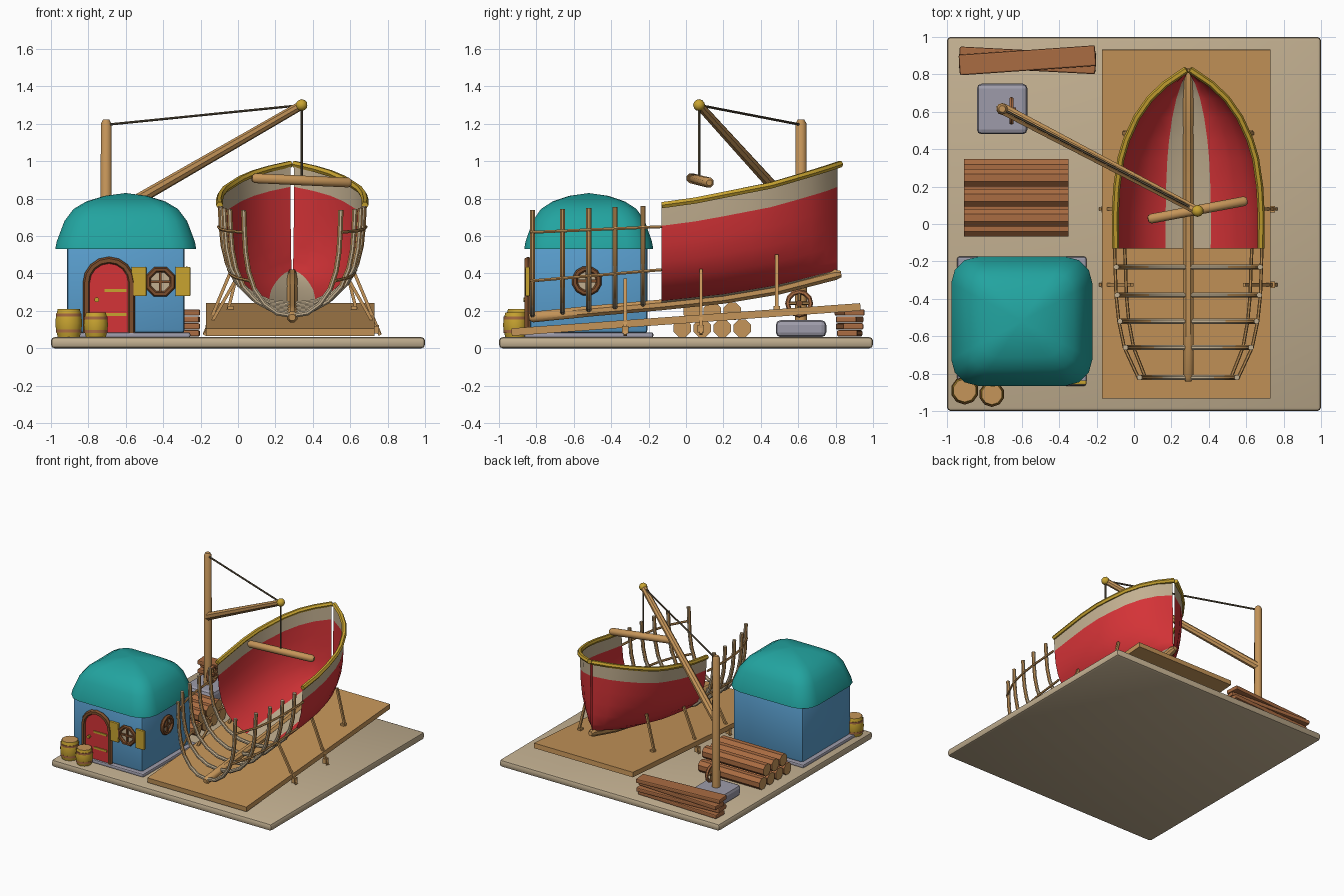
import bpy, bmesh, math
from mathutils import Vector, Matrix

if "Cube" in bpy.data.objects:
    bpy.data.objects.remove(bpy.data.objects["Cube"])

def mat(name, r, g, b):
    m = bpy.data.materials.new(name)
    m.diffuse_color = (r, g, b, 1)
    m.use_nodes = True
    m.node_tree.nodes["Principled BSDF"].inputs["Base Color"].default_value = m.diffuse_color
    return m

SAND = mat("sand_cream", 0.54, 0.43, 0.28)
BLUE = mat("wall_blue", 0.10, 0.34, 0.61)
TEAL = mat("roof_teal", 0.016, 0.37, 0.35)
RED = mat("paint_red", 0.66, 0.033, 0.038)
GOLD = mat("trim_gold", 0.58, 0.37, 0.03)
WOOD = mat("light_wood", 0.56, 0.30, 0.10)
BROWN = mat("log_brown", 0.40, 0.15, 0.055)
DARK = mat("dark_wood", 0.20, 0.075, 0.025)
STONE = mat("stone_grey", 0.34, 0.33, 0.40)
ROPE = mat("rope", 0.11, 0.085, 0.05)

def finish(name, bm, mats, angle=None):
    bmesh.ops.recalc_face_normals(bm, faces=bm.faces)
    me = bpy.data.meshes.new(name)
    bm.to_mesh(me)
    bm.free()
    for m in mats:
        me.materials.append(m)
    ob = bpy.data.objects.new(name, me)
    bpy.context.collection.objects.link(ob)
    if angle:
        bpy.ops.object.select_all(action='DESELECT')
        ob.select_set(True)
        bpy.context.view_layer.objects.active = ob
        bpy.ops.object.shade_smooth_by_angle(angle=math.radians(angle))
    return ob

def box(name, c, size, m, rot=None, bevel=0.0, angle=None):
    bm = bmesh.new()
    bmesh.ops.create_cube(bm, size=1)
    bmesh.ops.scale(bm, vec=size, verts=bm.verts)
    if bevel:
        bmesh.ops.bevel(bm, geom=bm.edges[:], offset=bevel, segments=2, profile=0.5, affect='EDGES')
    M = Matrix.Translation(c)
    if rot:
        M = M @ Matrix.Rotation(rot[1], 4, rot[0])
    bm.transform(M)
    return finish(name, bm, [m], angle)

def tube(name, pts, r, m, n=8, ref=(0, 0, 1), closed=False, cap=None, angle=40):
    """Sweep an n-sided ring (radius or list of radii) along points."""
    pts = [Vector(p) for p in pts]
    k = len(pts)
    rs = r if isinstance(r, list) else [r] * k
    bm, rings = bmesh.new(), []
    for i, p in enumerate(pts):
        a = pts[(i - 1) % k] if closed else pts[max(i - 1, 0)]
        b = pts[(i + 1) % k] if closed else pts[min(i + 1, k - 1)]
        t = (b - a).normalized()
        u = Vector(ref) - t * t.dot(Vector(ref))
        if u.length < 1e-3:
            u = t.orthogonal()
        u.normalize()
        v = t.cross(u)
        rings.append([bm.verts.new(p + (u * math.cos(q) + v * math.sin(q)) * rs[i])
                      for q in [2 * math.pi * (j + 0.5) / n for j in range(n)]])
    for i in range(k if closed else k - 1):
        A, B = rings[i], rings[(i + 1) % k]
        for j in range(n):
            bm.faces.new((A[j], A[(j + 1) % n], B[(j + 1) % n], B[j]))
    if not closed:
        for R in (rings[0], rings[-1]):
            bm.faces.new(R).material_index = 1 if cap else 0
    return finish(name, bm, [m, cap] if cap else [m], angle)

def interp(tab, x):
    for (a, fa), (b, fb) in zip(tab, tab[1:]):
        if x <= b:
            return fa + (fb - fa) * (x - a) / (b - a)
    return tab[-1][1]

# ground slab
box("ground_slab", (0, 0, 0.03), (2, 2, 0.06), SAND, bevel=0.02, angle=40)

# house: footing, walls, domed roof
HX, HY = -0.60, -0.52
box("house_footing", (HX, HY, 0.07), (0.69, 0.69, 0.03), STONE, bevel=0.01)
box("house_walls", (HX, HY, 0.32), (0.63, 0.63, 0.48), BLUE, bevel=0.02, angle=30)
bm, rings = bmesh.new(), []
for s, z in [(0.86, 0.53), (1, 0.53), (0.98, 0.57), (0.87, 0.68), (0.74, 0.745), (0.56, 0.785), (0.3, 0.815)]:
    ring = []
    for q in range(4):
        cx, cy = [(1, 1), (-1, 1), (-1, -1), (1, -1)][q]
        for j in range(4):
            a = math.pi / 2 * (q + j / 3)
            ring.append(bm.verts.new((HX + s * (cx * 0.235 + 0.142 * math.cos(a)),
                                      HY + s * (cy * 0.205 + 0.14 * math.sin(a)), z)))
    rings.append(ring)
for A, B in zip(rings, rings[1:]):
    for j in range(16):
        bm.faces.new((A[j], A[(j + 1) % 16], B[(j + 1) % 16], B[j]))
bm.faces.new(rings[0])
top = bm.verts.new((HX, HY, 0.83))
for j in range(16):
    bm.faces.new((rings[-1][j], rings[-1][(j + 1) % 16], top))
finish("house_roof", bm, [TEAL], 40)

# arched door with frame, straps and knob
FY = HY - 0.315
arch = [(-0.57, 0.08)] + [(-0.69 + 0.12 * math.cos(math.pi * i / 8), 0.35 + 0.12 * math.sin(math.pi * i / 8))
                          for i in range(9)] + [(-0.81, 0.08)]
bm = bmesh.new()
f = bm.faces.new([bm.verts.new((x, FY + 0.01, z)) for x, z in arch])
ext = bmesh.ops.extrude_face_region(bm, geom=[f])
bmesh.ops.translate(bm, vec=(0, -0.025, 0), verts=[v for v in ext["geom"] if isinstance(v, bmesh.types.BMVert)])
finish("door", bm, [RED])
tube("door_frame", [(x, FY - 0.01, z) for x, z in arch], 0.02, DARK, 6, (0, 1, 0))
for z in (0.18, 0.31):
    box("door_strap", (-0.655, FY - 0.018, z), (0.12, 0.008, 0.016), GOLD)
tube("door_knob", [(-0.755, FY - 0.01, 0.26), (-0.755, FY - 0.035, 0.26)], 0.013, GOLD)

# windows: framed panes with cross bars on the front and right walls
def window(name, c, axis, n, r):
    c, out = Vector(c), Vector(axis)
    side = out.cross(Vector((0, 0, 1)))
    ring = [c + out * 0.012 + side * r * math.cos(2 * math.pi * (i + 0.5) / n)
            + Vector((0, 0, r * math.sin(2 * math.pi * (i + 0.5) / n))) for i in range(n)]
    tube(name + "_frame", ring, 0.016, DARK, 6, axis, True)
    tube(name + "_pane", [c - out * 0.01, c + out * 0.006], r, SAND, n)
    for d in (side, Vector((0, 0, 1))):
        tube(name + "_bar", [c + out * 0.012 - d * r, c + out * 0.012 + d * r], 0.01, DARK, 4, axis)

window("front_window", (-0.415, FY, 0.355), (0, -1, 0), 8, 0.07)
window("side_window", (HX + 0.315, -0.53, 0.36), (1, 0, 0), 12, 0.065)
for x in (-0.53, -0.295):
    box("shutter", (x, FY - 0.012, 0.357), (0.08, 0.022, 0.155), GOLD, bevel=0.004)

# barrels
for x, y, r, h in [(-0.905, -0.89, 0.062, 0.15), (-0.76, -0.91, 0.056, 0.13)]:
    zs = [0.06 + h * t for t in (0, 0.25, 0.5, 0.75, 1)]
    tube("barrel", [(x, y, z) for z in zs], [r, r * 1.15, r * 1.22, r * 1.15, r], GOLD, 10, (1, 0, 0), cap=WOOD)
    for t in (0.22, 0.78):
        z = 0.06 + h * t
        tube("barrel_band", [(x, y, z - 0.008), (x, y, z + 0.008)], r * 1.17, BROWN, 10, (1, 0, 0))

# sloping slipway
box("slipway", (0.28, 0, 0.154), (0.9, 1.87, 0.04), WOOD, ('X', math.atan(0.135 / 1.87)))

# boat lines: half breadth, sheer height and bottom height along y
BX = 0.29
WID = [(-.82, .26), (-.66, .335), (-.52, .365), (-.38, .38), (-.13, .388), (.05, .39), (.2, .382), (.35, .36),
       (.45, .33), (.57, .275), (.67, .205), (.75, .12), (.81, .009)]
SHEER = [(-.82, .74), (-.23, .76), (-.13, .765), (.05, .79), (.2, .82), (.35, .85), (.45, .87), (.57, .905),
         (.67, .935), (.75, .96), (.81, .985)]
BOT = [(-.82, .175), (-.23, .235), (-.13, .24), (.2, .275), (.5, .325), (.81, .405)]
SEC = [(0, 0), (.31, .025), (.57, .11), (.78, .25), (.9, .42), (.96, .6), (.985, .79), (1, 1)]

def station(y, side):
    w, zs, zb = interp(WID, y), interp(SHEER, y), interp(BOT, y)
    return [Vector((BX + side * w * f, y, zb + (zs - zb) * g)) for f, g in SEC]

# planked hull: cream bottom and top strakes, red between
stations = [y for y, _ in WID if y >= -0.13]
for side, label in ((-1, "left"), (1, "right")):
    bm = bmesh.new()
    grid = [[bm.verts.new(p) for p in station(y, side)] for y in stations]
    for A, B in zip(grid, grid[1:]):
        for j in range(len(SEC) - 1):
            f = bm.faces.new((A[j], A[j + 1], B[j + 1], B[j]))
            f.material_index = 0 if j in (0, len(SEC) - 2) else 1
    finish("hull_" + label, bm, [SAND, RED], 50)
    rail = [station(y, side)[-1] for y in stations]
    rail[-1].y = 0.825
    tube("rail_" + label, rail, 0.019, GOLD, 6)
    # long battens over the open ribs
    ys = [-.83, -.66, -.52, -.38, -.23, -.13]
    for z0, z1 in ((0.62, 0.65), (0.36, 0.42)):
        pts = []
        for y in ys:
            z = z0 + (z1 - z0) * (y + .83) / .7
            prof = [(p.z, p.x) for p in station(y, side)]
            pts.append((interp(prof, z) + side * 0.012, y, z))
        tube("batten_" + label, pts, 0.009, WOOD, 6)
    # slanted shores with foot cleats
    for y, dx, z, dt, zt in [(-.325, .47, .07, .30, .37), (.08, .47, .075, .325, .42), (.485, .35, .175, .27, .5)]:
        tube("shore_" + label, [(BX + side * dx, y, z), (BX + side * dt, y, zt)], 0.012, WOOD, 4, (0, 1, 0))
        box("shore_cleat", (BX + side * (dx - 0.02), y, z + 0.03), (0.03, 0.035, 0.04), WOOD)

# open ribs, wood on the outer sides
for y in (-.82, -.66, -.52, -.38, -.23):
    pts = station(y, -1)[:0:-1] + station(y, 1)
    ob = tube("rib", pts, 0.015, SAND, 8, (0, 1, 0), cap=WOOD)
    for p in ob.data.polygons:
        p.material_index = 1 if abs(p.normal.x) > 0.65 else 0

# keel
kys = [-.84, -.82, -.5, -.13, .2, .5, .8, .83]
tube("keel", [(BX, y, interp(BOT, y) - 0.008) for y in kys], [.018] + [.031] * 6 + [.018], WOOD, 8, (1, 0, 0))

# crane: base, post, boom, ropes, hanging beam
foot, tip = Vector((-0.70, 0.615, 0.70)), Vector((0.34, 0.07, 1.30))
box("crane_base", (-0.705, 0.615, 0.105), (0.27, 0.27, 0.09), STONE, bevel=0.025)
tube("crane_post", [(-0.705, 0.615, z) for z in (0.1, 1.2, 1.222)], [.032, .03, .018], WOOD, 10, (1, 0, 0))
tube("crane_boom", [foot, tip], [.032, .024], WOOD)
tube("stay_rope", [(-0.705, 0.615, 1.195), tip], 0.007, ROPE, 6)
tube("hoist_rope", [tip, (0.34, 0.07, 0.9)], 0.007, ROPE, 6)
bm = bmesh.new()
bmesh.ops.create_icosphere(bm, subdivisions=2, radius=0.032, matrix=Matrix.Translation(tip))
finish("boom_cap", bm, [GOLD], 40)
tube("hanging_beam", [(.075, .025, .91), (.09, .028, .909), (.59, .122, .886), (.605, .125, .885)],
     [.016, .028, .028, .016], WOOD)

# winch wheel
W = Vector((-0.655, 0.605, 0.24))
tube("winch_rim", [W + Vector((0, .062 * math.cos(i * math.pi / 6), .062 * math.sin(i * math.pi / 6)))
                   for i in range(12)], 0.013, BROWN, 6, (1, 0, 0), True)
for d in (Vector((0, .062, 0)), Vector((0, 0, .062))):
    tube("winch_spoke", [W - d, W + d], 0.009, WOOD, 6, (1, 0, 0))
tube("winch_axle", [W - Vector((.06, 0, 0)), W + Vector((.025, 0, 0))], 0.018, DARK)

# log pile
for y, z in [(-.02, .107), (.087, .107), (.194, .107), (.30, .107), (.033, .198), (.14, .198), (.247, .198)]:
    tube("log", [(-.91, y, z), (-.35, y, z)], 0.05, BROWN, 8, cap=WOOD)

# stacked planks
for i in range(4):
    box("plank", (-.57, .875, .08 + .037 * i), (.73, .11, .034), BROWN,
        ('Z', math.radians([-2, 3, -3, 4][i])), bevel=0.008)
